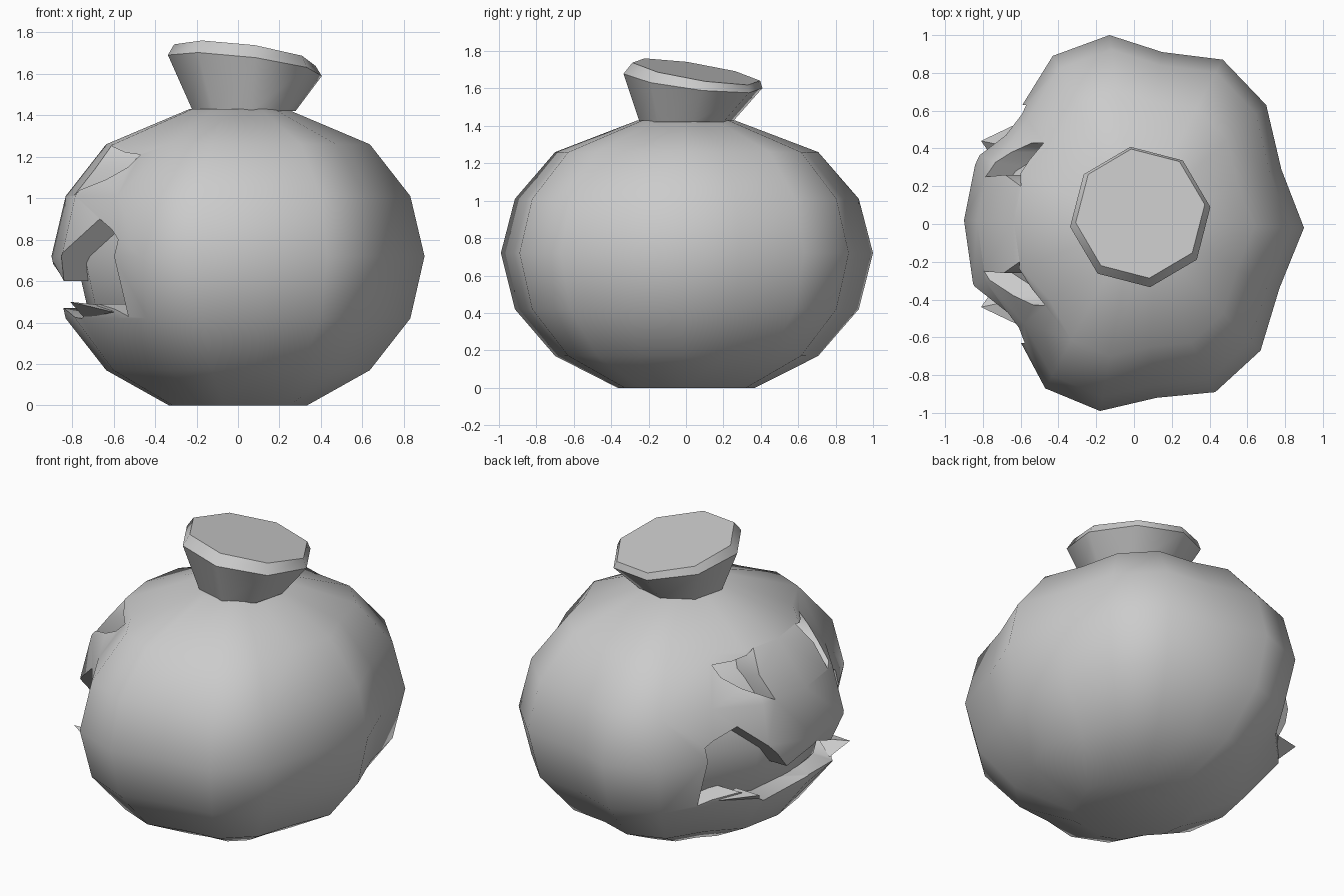
import bpy, bmesh, math
from mathutils import Vector

cube = bpy.data.objects.get("Cube")
if cube:
    bpy.data.objects.remove(cube, do_unlink=True)

grey = bpy.data.materials.new("plain grey")
grey.use_nodes = True
grey.diffuse_color = (0.6, 0.6, 0.6, 1)
grey.node_tree.nodes["Principled BSDF"].inputs["Base Color"].default_value = (0.6, 0.6, 0.6, 1)


def add_object(name, bm):
    bmesh.ops.recalc_face_normals(bm, faces=bm.faces)
    mesh = bpy.data.meshes.new(name)
    bm.to_mesh(mesh)
    bm.free()
    mesh.materials.append(grey)
    obj = bpy.data.objects.new(name, mesh)
    bpy.context.collection.objects.link(obj)
    return obj


def select(obj):
    bpy.ops.object.select_all(action='DESELECT')
    obj.select_set(True)
    bpy.context.view_layer.objects.active = obj


def smooth(obj, degrees):
    select(obj)
    bpy.ops.object.shade_smooth_by_angle(angle=math.radians(degrees))


def loft(name, rings):
    """Skin a stack of closed rings and cap both ends."""
    bm = bmesh.new()
    loops = [[bm.verts.new(p) for p in ring] for ring in rings]
    n = len(loops[0])
    for low, high in zip(loops, loops[1:]):
        for i in range(n):
            j = (i + 1) % n
            bm.faces.new((low[i], low[j], high[j], high[i]))
    bm.faces.new(loops[0][::-1])
    bm.faces.new(loops[-1])
    return add_object(name, bm)


# Lumpy plan outline and rounded height profile (height, scale)
outline = [(.9, -.02), (.78, .29), (.7, .63), (.47, .87), (.15, .91), (-.13, 1),
           (-.43, .89), (-.61, .6), (-.83, .37), (-.9, .02), (-.85, -.33),
           (-.63, -.57), (-.47, -.87), (-.18, -.99), (.12, -.92), (.43, -.89),
           (.67, -.67), (.77, -.34)]
profile = [(0, .37), (.17, .707), (.42, .924), (.72, 1), (1.01, .924),
           (1.26, .707), (1.43, .26)]


def gourd(name, size):
    return loft(name, [[(x * s * size, y * s * size, .72 + (z - .72) * size)
                        for x, y in outline] for z, s in profile])


body = gourd("body", 1)
core = gourd("inner_wall", .87)

# Face openings, drawn as (y, z) outlines facing -x
eye = [(.2, 1.26), (.26, 1.14), (.25, 1.01), (.38, 1.09), (.43, 1.15), (.43, 1.21), (.34, 1.22)]
upper_lip = [(.63, .8), (.47, .9), (.21, .6)]
lower_lip = [(.34, .42), (.45, .49), (.63, .43)]
mirrored = lambda pts: [(-y, z) for y, z in pts]
mouth = (upper_lip + [(0, .69)] + mirrored(upper_lip)[::-1]
         + mirrored(lower_lip)[::-1] + [(0, .47)] + lower_lip)

for shape in (eye, mirrored(eye), mouth):
    cutter = loft("face_cutter", [[(x, y, z) for y, z in shape] for x in (-1.2, -.3)])
    cutter.hide_render = True
    mod = body.modifiers.new("opening", 'BOOLEAN')
    mod.operation = 'DIFFERENCE'
    mod.solver = 'EXACT'
    mod.object = cutter
    select(body)
    bpy.ops.object.modifier_apply(modifier=mod.name)
    bpy.data.objects.remove(cutter, do_unlink=True)

smooth(body, 45)
smooth(core, 45)

# Pointed lower teeth that poke out of the mouth
for side, word in ((1, "left"), (-1, "right")):
    bm = bmesh.new()
    corners = [(-.81, .44, .5), (-.6, .54, .45), (-.74, .34, .42), (-.62, .4, .48)]
    a, b, c, d = [bm.verts.new((x, y * side, z)) for x, y, z in corners]
    for tri in ((a, b, c), (a, c, d), (a, d, b), (b, d, c)):
        bm.faces.new(tri)
    add_object("tooth_" + word, bm)


# Flared stem with a tilted, bevelled top
def octagon(centre, radius, slope_x=0, slope_y=0):
    ring = []
    for i in range(8):
        a = math.radians(8 + 45 * i)
        dx, dy = radius * math.cos(a), radius * math.sin(a)
        ring.append(Vector(centre) + Vector((dx, dy, -slope_x * dx - slope_y * dy)))
    return ring


stem = loft("stem", [octagon((.03, 0, 1.42), .25),
                     octagon((.033, .037, 1.64), .375, .12, .12),
                     octagon((.033, .055, 1.69), .345, .13, .16)])
smooth(stem, 42)
